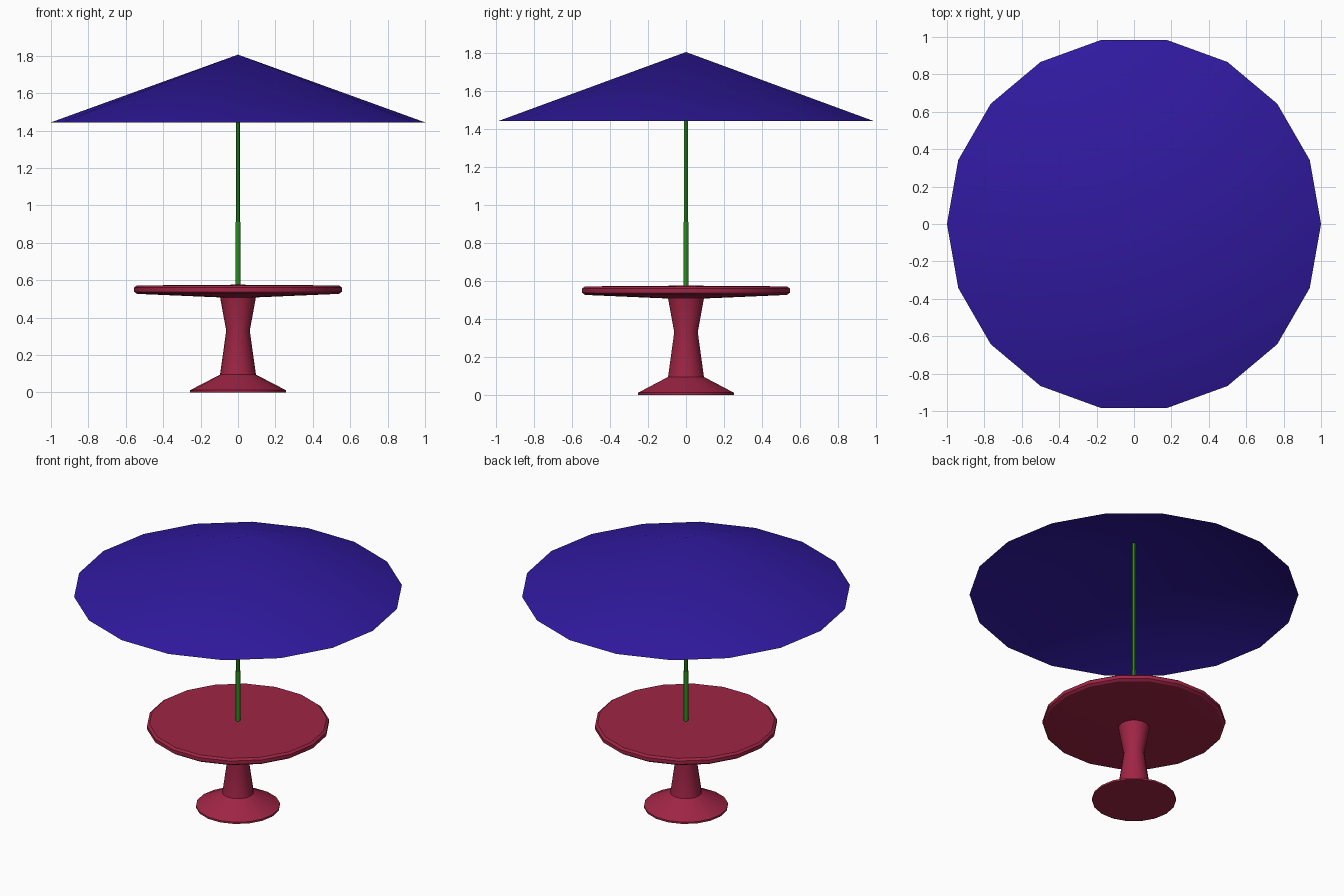
import bpy
import bmesh
from math import cos, sin, tau, radians

if "Cube" in bpy.data.objects:
    bpy.data.objects.remove(bpy.data.objects["Cube"])


def material(name, color):
    m = bpy.data.materials.new(name)
    m.diffuse_color = (*color, 1)
    m.use_nodes = True
    m.node_tree.nodes["Principled BSDF"].inputs["Base Color"].default_value = m.diffuse_color
    return m


def lathe(name, profile, sides, mat, close_bottom=True):
    """Revolve (radius, z) points, listed bottom to top, around z."""
    bm = bmesh.new()
    rings = []
    for r, z in profile:
        if r == 0:
            rings.append([bm.verts.new((0, 0, z))] * sides)
        else:
            rings.append([bm.verts.new((r * cos(tau * i / sides), r * sin(tau * i / sides), z))
                          for i in range(sides)])
    for low, high in zip(rings, rings[1:]):
        for i in range(sides):
            j = (i + 1) % sides
            quad = [low[i], low[j], high[j], high[i]]
            bm.faces.new(list(dict.fromkeys(quad)))
    if close_bottom and profile[0][0] > 0:
        bm.faces.new(rings[0][::-1])
    if profile[-1][0] > 0:
        bm.faces.new(rings[-1])
    mesh = bpy.data.meshes.new(name)
    bm.to_mesh(mesh)
    bm.free()
    mesh.materials.append(mat)
    obj = bpy.data.objects.new(name, mesh)
    bpy.context.collection.objects.link(obj)
    bpy.ops.object.select_all(action='DESELECT')
    obj.select_set(True)
    bpy.context.view_layer.objects.active = obj
    bpy.ops.object.shade_smooth_by_angle(angle=radians(30))
    return obj


red = material("table_red", (0.35, 0.018, 0.06))
green = material("pole_green", (0.02, 0.27, 0.01))
blue = material("canopy_blue", (0.03, 0.01, 0.35))

# Flared foot and waisted pedestal
lathe("pedestal", [(0.256, 0), (0.256, 0.012), (0.096, 0.095),
                   (0.063, 0.33), (0.096, 0.51)], 18, red)

# Round table top with bevelled rim and shallow tapered underside
lathe("table_top", [(0.095, 0.508), (0.54, 0.527), (0.555, 0.538),
                    (0.555, 0.561), (0.54, 0.572), (0, 0.576)], 18, red)

# Two-stage telescopic pole
lathe("lower_pole", [(0.0138, 0.56), (0.0138, 0.91)], 12, green)
lathe("upper_pole", [(0.011, 0.90), (0.011, 1.80)], 12, green)

# Thin open conical canopy
lathe("canopy", [(1.0, 1.444), (0, 1.806)], 18, blue, close_bottom=False)
